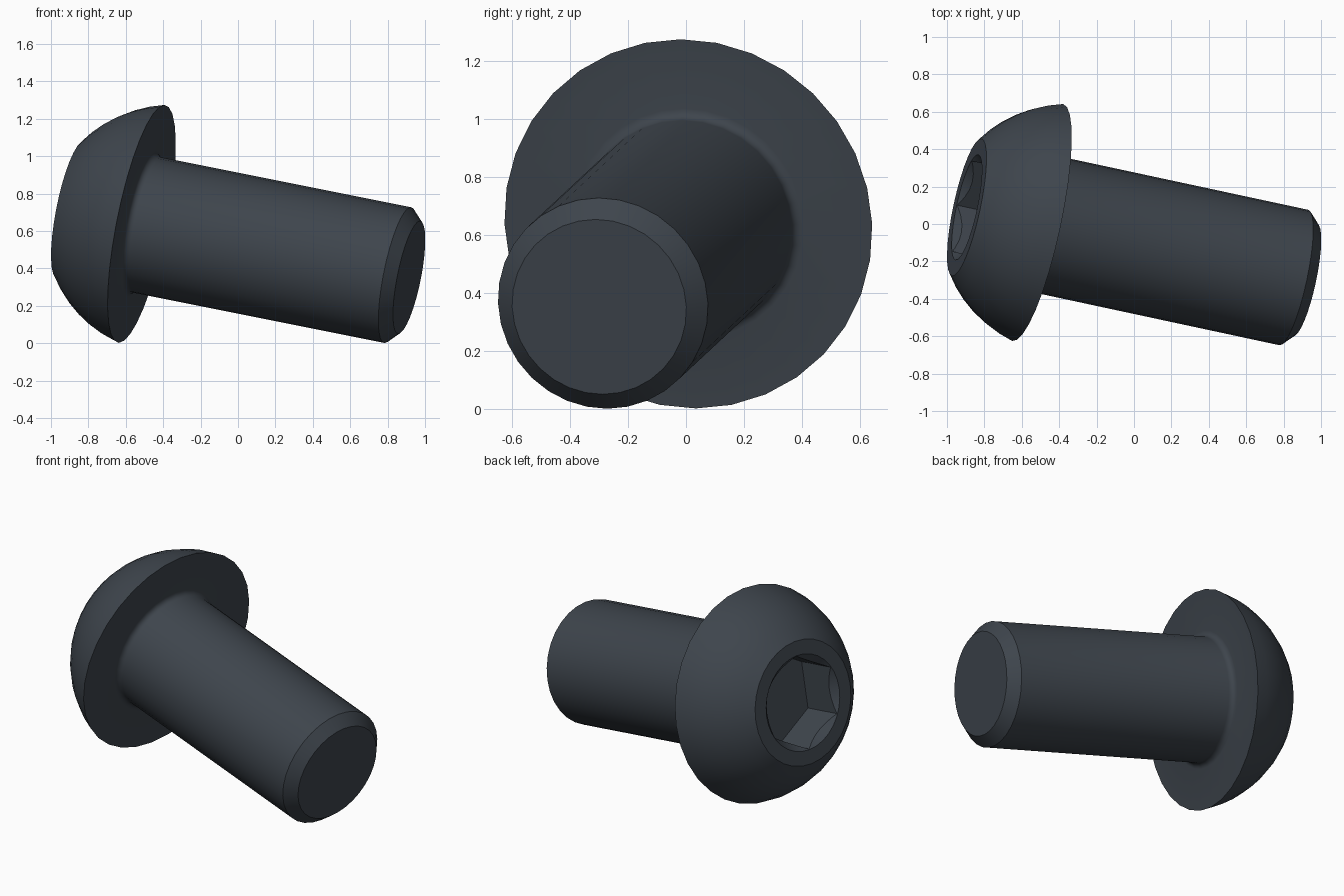
import bpy, bmesh, math
from mathutils import Vector, Matrix

if "Cube" in bpy.data.objects:
    bpy.data.objects.remove(bpy.data.objects["Cube"])

# Main dimensions
HEAD_R, HEAD_H, CROWN_R = 0.648, 0.395, 0.375
SHAFT_R, LENGTH, CHAMFER, FILLET = 0.37, 1.49, 0.063, 0.035
HEX_R, SOCKET_DEPTH = 0.285, 0.255

# Tilted frame: local z runs along the shaft, origin under the head
axis = Vector((1.425, -0.306, -0.285)).normalized()
side = (Vector((0, 0, 1)) - axis * axis.z).normalized()
frame = Matrix((side, axis.cross(side), axis)).transposed().to_4x4()
frame.translation = (-0.515, 0.008, 0.638)

steel = bpy.data.materials.new("dark slate steel")
steel.use_nodes = True
colour = (0.048, 0.059, 0.073, 1)
steel.diffuse_color = colour
steel.node_tree.nodes["Principled BSDF"].inputs["Base Color"].default_value = colour


def revolve(name, profile, steps):
    """Spin (radius, height) points around local z into a closed solid."""
    bm = bmesh.new()
    verts = [bm.verts.new((r, 0, z)) for r, z in profile]
    edges = [bm.edges.new(pair) for pair in zip(verts, verts[1:])]
    bmesh.ops.spin(bm, geom=verts + edges, cent=(0, 0, 0), axis=(0, 0, 1),
                   angle=math.tau, steps=steps)
    bmesh.ops.remove_doubles(bm, verts=bm.verts, dist=1e-4)
    # Merge each flat end fan into one polygon
    hubs = [v for v in bm.verts if v.co.xy.length < 1e-4]
    bmesh.ops.dissolve_verts(bm, verts=hubs)
    bmesh.ops.recalc_face_normals(bm, faces=bm.faces)
    mesh = bpy.data.meshes.new(name)
    bm.to_mesh(mesh)
    bm.free()
    mesh.materials.append(steel)
    obj = bpy.data.objects.new(name, mesh)
    bpy.context.collection.objects.link(obj)
    obj.matrix_world = frame
    return obj


def arc(start, end, sagitta, count):
    """Points on a shallow arc that bulges to the right of start-end."""
    a, b = Vector(start), Vector(end)
    chord = b - a
    half = 2 * math.atan(2 * sagitta / chord.length)
    radius = chord.length / (2 * math.sin(half))
    out = Vector((chord.y, -chord.x)).normalized()
    centre = (a + b) / 2 - out * radius * math.cos(half)
    points = []
    for i in range(count + 1):
        t = half * (2 * i / count - 1)
        points.append(tuple(centre + radius * (out * math.cos(t)
                      + chord.normalized() * math.sin(t))))
    return points


# Domed head, fillet, shaft and chamfered tip in one profile
dome = arc((CROWN_R, -HEAD_H), (HEAD_R, 0), 0.043, 6)
fillet = [(SHAFT_R + FILLET * (1 - math.sin(t)), FILLET * (1 - math.cos(t)))
          for t in (math.pi / 2 * i / 4 for i in range(5))]
screw = revolve("button_head_screw",
                [(0, -HEAD_H)] + dome + fillet
                + [(SHAFT_R, LENGTH - CHAMFER), (SHAFT_R - CHAMFER, LENGTH), (0, LENGTH)], 32)

# Hexagonal socket and its conical lead-in
top, floor = -HEAD_H - 0.1, -HEAD_H + SOCKET_DEPTH
mouth = HEX_R + 0.003
hex_cutter = revolve("socket_cutter",
                     [(0, top), (HEX_R, top), (HEX_R, floor), (0, floor)], 6)
cone_cutter = revolve("lead_in_cutter",
                      [(0, top), (mouth + 0.1, top), (mouth - 0.08, -HEAD_H + 0.08),
                       (0, -HEAD_H + 0.08)], 32)

bpy.context.view_layer.objects.active = screw
for cutter in (hex_cutter, cone_cutter):
    cutter.hide_render = True
    cut = screw.modifiers.new("cut", 'BOOLEAN')
    cut.operation, cut.solver, cut.object = 'DIFFERENCE', 'EXACT', cutter
    bpy.ops.object.modifier_apply(modifier=cut.name)
    bpy.data.objects.remove(cutter)

bpy.ops.object.select_all(action='DESELECT')
screw.select_set(True)
bpy.ops.object.shade_smooth_by_angle(angle=math.radians(28))
